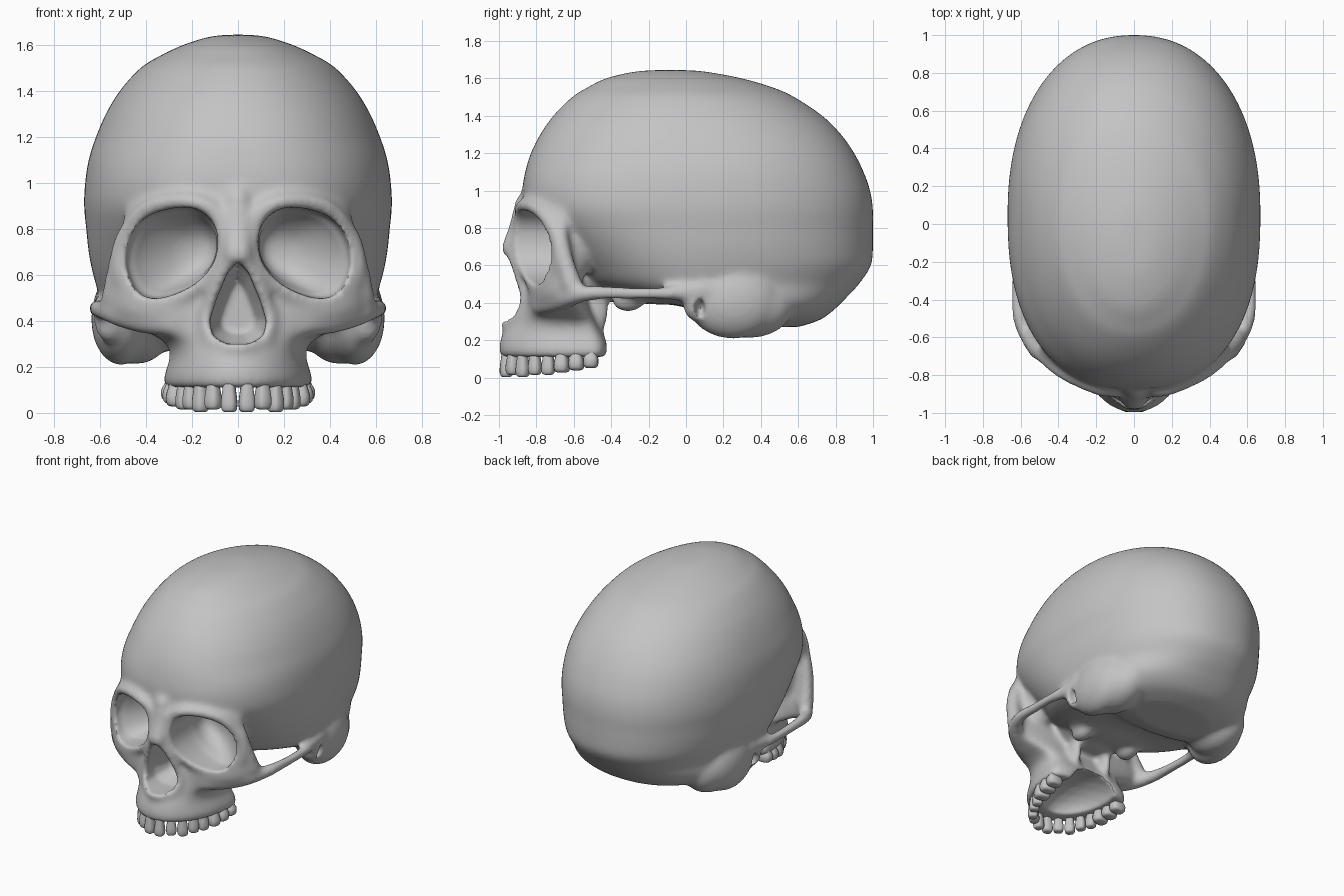
import bpy, bmesh, math
from mathutils import Vector, Matrix

if "Cube" in bpy.data.objects:
    bpy.data.objects.remove(bpy.data.objects["Cube"])

bone = bpy.data.materials.new("bone grey")
bone.use_nodes = True
bone.diffuse_color = (0.55, 0.55, 0.55, 1)
bone.node_tree.nodes["Principled BSDF"].inputs["Base Color"].default_value = (0.55, 0.55, 0.55, 1)


def spline(pts, n, closed=False):
    """Catmull-Rom interpolation of tuples of any length."""
    out, m = [], len(pts)
    pick = (lambda i: pts[i % m]) if closed else (lambda i: pts[max(0, min(m - 1, i))])
    for i in range(m if closed else m - 1):
        a, b, c, d = (pick(i + k) for k in (-1, 0, 1, 2))
        for s in range(n):
            t = s / n
            out.append(tuple(0.5 * (2 * q + (r - p) * t + (2 * p - 5 * q + 4 * r - w) * t * t
                                    + (3 * q - p - 3 * r + w) * t ** 3)
                             for p, q, r, w in zip(a, b, c, d)))
    return out if closed else out + [tuple(pts[-1])]


def skin(bm, rings):
    """Closed surface through equal rings, capped at both ends."""
    vs = [[bm.verts.new(p) for p in ring] for ring in rings]
    n = len(vs[0])
    faces = [bm.faces.new((a[i], a[(i + 1) % n], b[(i + 1) % n], b[i]))
             for a, b in zip(vs, vs[1:]) for i in range(n)]
    faces += [bm.faces.new(vs[0]), bm.faces.new(vs[-1])]
    bmesh.ops.recalc_face_normals(bm, faces=faces)


def oval(z, front, back, mid, w, back_power=2.0, front_power=2.0, n=80):
    """Horizontal egg shaped section with its own front and back reach."""
    ring = []
    for i in range(n):
        a = math.tau * i / n
        c, s = math.cos(a), math.sin(a)
        reach = back - mid if s > 0 else mid - front
        e = 2 / (back_power if s > 0 else front_power)
        ring.append((w * math.copysign(abs(c) ** e, c), mid + reach * math.copysign(abs(s) ** e, s), z))
    return ring


def blob(bm, centre, radii):
    m = Matrix.Translation(centre) @ Matrix.Diagonal((*radii, 1))
    bmesh.ops.create_icosphere(bm, subdivisions=3, radius=1, matrix=m)


def pair(bm, centre, radii):
    for s in (1, -1):
        blob(bm, (s * centre[0], *centre[1:]), radii)


def bar(bm, pts, closed=False):
    """Mirrored rounded bar through (x, y, z, radius) points."""
    for x, y, z, r in spline(pts, 8, closed):
        for s in (1, -1):
            bmesh.ops.create_icosphere(bm, subdivisions=2, radius=r,
                                       matrix=Matrix.Translation((s * x, y, z)))


def make(name, bm):
    me = bpy.data.meshes.new(name)
    bm.to_mesh(me)
    bm.free()
    ob = bpy.data.objects.new(name, me)
    bpy.context.collection.objects.link(ob)
    me.materials.append(bone)
    return ob


bm = bmesh.new()

# Braincase: height, front, back, middle, half width, squareness of back and front
case = [(1.645, -.13, -.03, -.08, .03, 2, 2), (1.637, -.27, .1, -.08, .12, 2, 2),
        (1.6, -.43, .3, -.06, .24, 2, 2), (1.55, -.53, .47, -.03, .345, 2, 2),
        (1.5, -.61, .58, 0, .425, 2.05, 2.05), (1.4, -.71, .73, .02, .515, 2.1, 2.1),
        (1.3, -.78, .83, .04, .575, 2.15, 2.2), (1.2, -.83, .9, .05, .618, 2.2, 2.25),
        (1.1, -.86, .95, .05, .65, 2.2, 2.35), (1.0, -.875, .985, .05, .665, 2.2, 2.4),
        (.9, -.86, 1, .05, .67, 2.2, 2.4), (.8, -.79, 1, .05, .66, 2.2, 2.35),
        (.7, -.7, 1, .05, .65, 2.2, 2.25), (.6, -.61, .99, .05, .63, 2.2, 2.15),
        (.5, -.52, .925, .07, .6, 2.2, 2), (.43, -.3, .86, .2, .585, 2.2, 2),
        (.37, .02, .8, .3, .54, 2.2, 2.2), (.31, .13, .72, .35, .45, 2.1, 2.2),
        (.27, .25, .6, .38, .3, 2, 2)]
skin(bm, [oval(*row) for row in spline(case, 4)])

# Face and upper jaw: height, front, back, middle, half width, squareness of the back
face = [(1.0, -.87, -.52, -.6, .42, 2), (.9, -.885, -.58, -.64, .48, 2), (.8, -.87, -.59, -.65, .51, 2),
        (.7, -.865, -.58, -.64, .525, 2), (.6, -.86, -.57, -.63, .54, 2), (.5, -.86, -.54, -.62, .56, 2),
        (.43, -.865, -.53, -.62, .545, 2), (.37, -.88, -.51, -.6, .44, 2.2), (.31, -.93, -.48, -.58, .32, 3),
        (.25, -.975, -.45, -.55, .295, 3.5), (.19, -.995, -.42, -.53, .312, 3.5),
        (.14, -1.0, -.415, -.52, .325, 3.5), (.11, -.99, -.42, -.52, .315, 3.5)]
skin(bm, [oval(*row) for row in spline(face, 4)])

# Orbit rims, nasal bones and nose opening edges
bar(bm, [(.085, -.89, .85, .035), (.2, -.875, .92, .036), (.38, -.795, .9, .033), (.48, -.71, .79, .035),
         (.52, -.675, .65, .04), (.46, -.71, .52, .035), (.34, -.785, .475, .03), (.19, -.85, .54, .03),
         (.09, -.89, .67, .03)], True)
bar(bm, [(0, -.86, .93, .06), (.01, -.9, .8, .05), (.015, -.94, .69, .05)])
bar(bm, [(.03, -.935, .67, .035), (.09, -.9, .56, .03), (.14, -.865, .42, .03), (.11, -.895, .32, .035),
         (.02, -.96, .29, .035)])

# Cheekbones and arches back to the ears
bar(bm, [(.28, -.78, .38, .05), (.4, -.71, .395, .055), (.5, -.64, .42, .055), (.57, -.57, .445, .05),
         (.61, -.46, .455, .042), (.615, -.3, .45, .037), (.615, -.15, .45, .037), (.595, -.02, .455, .045),
         (.57, .12, .47, .06)])
bar(bm, [(.5, -.67, .76, .04), (.525, -.645, .62, .05), (.54, -.61, .5, .06)])

# Outer orbit walls, skull base, lumps behind the ears
pair(bm, (.35, -.6, .7), (.11, .1, .2))
blob(bm, (0, -.43, .53), (.25, .25, .13))
blob(bm, (0, -.1, .46), (.4, .35, .07))
pair(bm, (.2, -.31, .41), (.06, .09, .06))
pair(bm, (.13, -.47, .37), (.035, .06, .14))
pair(bm, (.51, .25, .41), (.13, .25, .205))
pair(bm, (.44, .34, .39), (.16, .24, .18))
pair(bm, (.56, .05, .4), (.07, .07, .1))
skull = make("skull", bm)

# Cutter for the openings
bm = bmesh.new()
eye = spline([(.49, .65), (.46, .78), (.37, .865), (.2, .89), (.1, .81), (.1, .67), (.19, .56),
              (.34, .5), (.44, .53)], 5, True)
tunnel = [(-1.1, 1, 0), (-.73, 1, 0), (-.65, .88, .02), (-.58, .68, .06), (-.53, .42, .09), (-.51, .15, .1)]
for s in (1, -1):
    skin(bm, [[(s * (.29 - shift + (x - .29) * k), y, .69 + (z - .69) * k) for x, z in eye]
              for y, k, shift in spline(tunnel, 4)])
half = [(0, .66), (.045, .61), (.095, .49), (.123, .4), (.11, .335), (.05, .3)]
nose = half + [(0, .3)] + [(-x, z) for x, z in half[:0:-1]]
skin(bm, [[(x * k, y, .42 + (z - .42) * k) for x, z in nose] for y, k in ((-1.1, 1), (-.8, 1), (-.68, .6))])
blob(bm, (0, -.55, .09), (.205, .33, .16))
pair(bm, (.64, .075, .37), (.1, .03, .055))
cutter = make("opening_cutter", bm)
cutter.hide_render = True

# Fuse, carve and soften the bone
bpy.context.view_layer.objects.active = skull


def modifier(kind, **settings):
    m = skull.modifiers.new(kind.lower(), kind)
    for key, value in settings.items():
        setattr(m, key, value)
    bpy.ops.object.modifier_apply(modifier=m.name)


modifier('REMESH', mode='VOXEL', voxel_size=.016)
modifier('SMOOTH', factor=.5, iterations=14)
modifier('BOOLEAN', operation='DIFFERENCE', object=cutter, solver='EXACT')
modifier('REMESH', mode='VOXEL', voxel_size=.013)
modifier('SMOOTH', factor=.5, iterations=4)
bpy.data.objects.remove(cutter)
skull.data.materials.clear()
skull.data.materials.append(bone)

# Teeth, evenly spaced along the jaw curve
arch = [Vector((.28 * math.sin(a), -.47 - .495 * math.cos(a), 0))
        for a in (math.pi / 2 * i / 400 for i in range(401))]
lengths = [0]
for p, q in zip(arch, arch[1:]):
    lengths.append(lengths[-1] + (q - p).length)
step = lengths[-1] / 8
bm = bmesh.new()
for t in range(8):
    k = min(range(401), key=lambda i: abs(lengths[i] - (t + .5) * step))
    along = (arch[min(k + 1, 400)] - arch[max(k - 1, 0)]).normalized()
    out = Vector((along.y, -along.x, 0))
    molar = t > 4
    wide = step * (.52 if molar else .44)
    deep = .055 if molar else .034
    low = .003 + (.012 * (t % 2) if t < 4 else .012 * (t - 3))
    profile = [(.17, .6), (.13, .72), (low + .05, 1), (low + .02, .98), (low + .005, .8), (low, .45)]
    for s in (1, -1):
        rings = []
        for z, k2 in spline(profile, 3):
            ring = []
            for i in range(16):
                c, d = math.cos(math.tau * i / 16), math.sin(math.tau * i / 16)
                p = (arch[k] + along * wide * k2 * math.copysign(abs(c) ** .7, c)
                     + out * deep * k2 * math.copysign(abs(d) ** .7, d))
                ring.append((s * p.x, p.y, z))
            rings.append(ring)
        skin(bm, rings)
teeth = make("teeth", bm)

for ob in (skull, teeth):
    bpy.ops.object.select_all(action='DESELECT')
    ob.select_set(True)
    bpy.context.view_layer.objects.active = ob
    bpy.ops.object.shade_smooth_by_angle(angle=math.radians(50))
